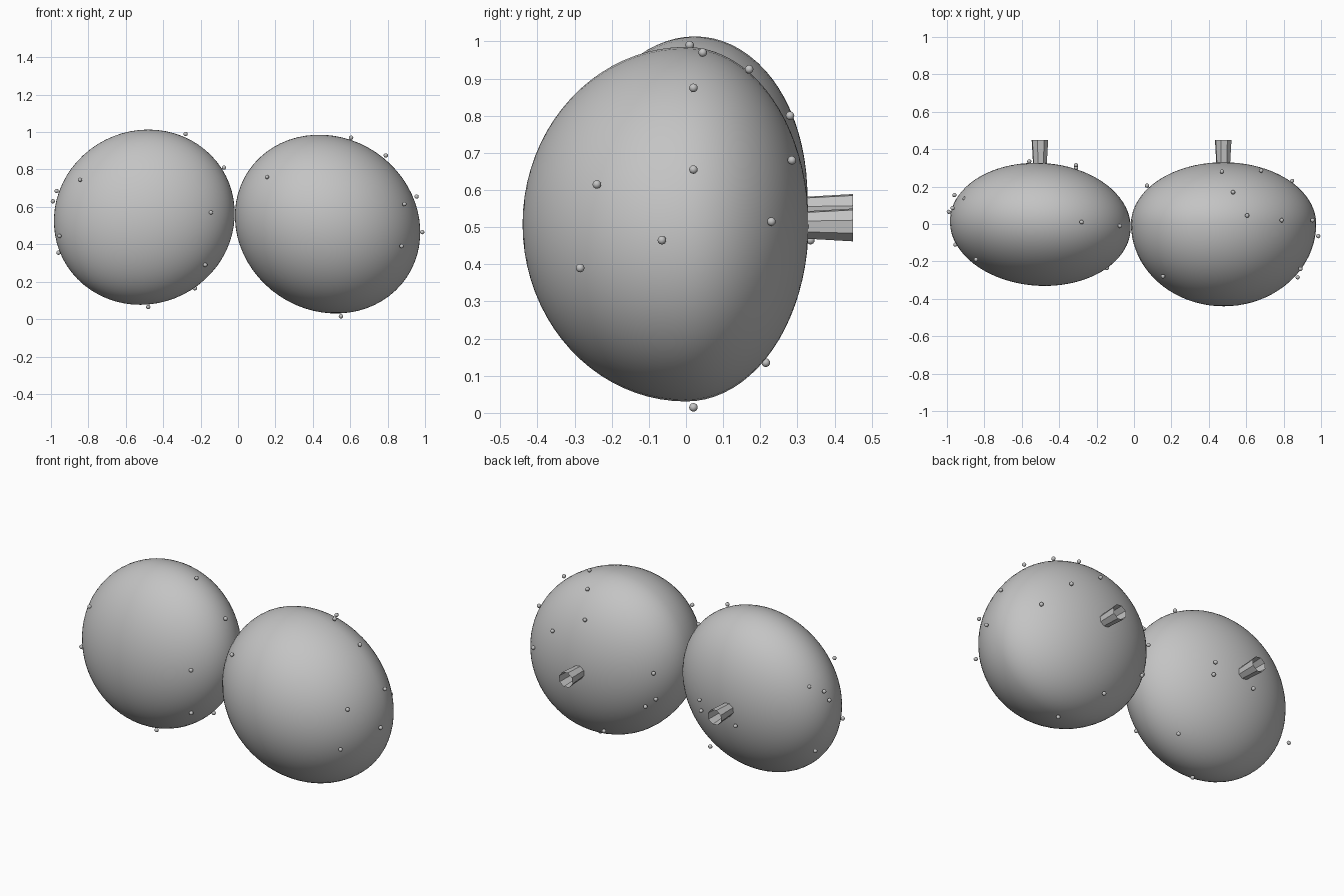
import bpy, bmesh, math
from mathutils import Matrix, Vector

if "Cube" in bpy.data.objects:
    bpy.data.objects.remove(bpy.data.objects["Cube"])

grey = bpy.data.materials.new("plain grey")
grey.diffuse_color = (0.55, 0.55, 0.55, 1)
grey.use_nodes = True
grey.node_tree.nodes["Principled BSDF"].inputs["Base Color"].default_value = grey.diffuse_color


def finish(name, bm, smooth=True):
    mesh = bpy.data.meshes.new(name)
    bm.to_mesh(mesh)
    bm.free()
    obj = bpy.data.objects.new(name, mesh)
    bpy.context.collection.objects.link(obj)
    mesh.materials.append(grey)
    for p in mesh.polygons:
        p.use_smooth = smooth
    return obj


def rot(degrees, axis):
    return Matrix.Rotation(math.radians(degrees), 3, axis)


def pod(name, centre, rx, front, back, rz, turn):
    """Rounded body with separate depths for its front and back halves."""
    bm = bmesh.new()
    bmesh.ops.create_uvsphere(bm, u_segments=64, v_segments=40, radius=1,
                              matrix=Matrix.Rotation(math.pi / 2, 4, 'X'))
    for v in bm.verts:
        depth = front if v.co.y < 0 else back
        v.co = turn @ Vector((v.co.x * rx, v.co.y * depth, v.co.z * rz)) + Vector(centre)
    finish(name, bm)


def stem(name, x, z):
    """Open eight-sided tube that flares towards the back."""
    bm = bmesh.new()
    rings = []
    for y, r in ((0.30, 0.037), (0.45, 0.046)):
        rings.append([bm.verts.new((x + r * math.cos(a), y, z + r * math.sin(a)))
                      for a in (math.radians(16 + 45 * i) for i in range(8))])
    for i in range(8):
        j = (i + 1) % 8
        bm.faces.new((rings[0][i], rings[1][i], rings[1][j], rings[0][j]))
    bmesh.ops.recalc_face_normals(bm, faces=bm.faces)
    finish(name, bm, False)


def beads(name, points):
    """Tiny balls dotted over a body."""
    bm = bmesh.new()
    for p in points:
        bmesh.ops.create_uvsphere(bm, u_segments=12, v_segments=8, radius=0.0115,
                                  matrix=Matrix.Translation(p))
    finish(name, bm)


# bodies
pod("left_body", (-0.501, -0.002, 0.545), 0.489, 0.326, 0.326, 0.465,
    rot(-4, 'Z') @ rot(-6.5, 'X') @ rot(-27, 'Y'))
pod("right_body", (0.479, 0, 0.508), 0.510, 0.44, 0.33, 0.4625, rot(34, 'Y'))

# stems on the back
stem("left_stem", -0.503, 0.545)
stem("right_stem", 0.477, 0.506)

# surface beads
beads("left_beads", [
    (-.28, .01, .99), (-.075, -.01, .81), (-.845, -.19, .745), (-.145, -.235, .57),
    (-.97, .085, .685), (-.99, .065, .63), (-.955, -.11, .445), (-.905, .135, .715),
    (-.96, .155, .355), (-.56, .335, .465), (-.31, .315, .545), (-.31, .30, .475),
    (-.175, -.19, .29), (-.23, .10, .165), (-.48, -.08, .065), (-.55, -.10, .11)])
beads("right_beads", [
    (.605, .045, .97), (.79, .02, .875), (.955, .02, .655), (.89, -.24, .615),
    (.985, -.065, .465), (.875, -.285, .39), (.55, .02, .015), (.155, -.28, .76),
    (.845, .23, .515), (.53, .17, .925), (.47, .28, .80), (.68, .285, .68),
    (.07, .205, .56), (.08, .17, .39), (.12, .21, .35), (.39, .215, .135)])
